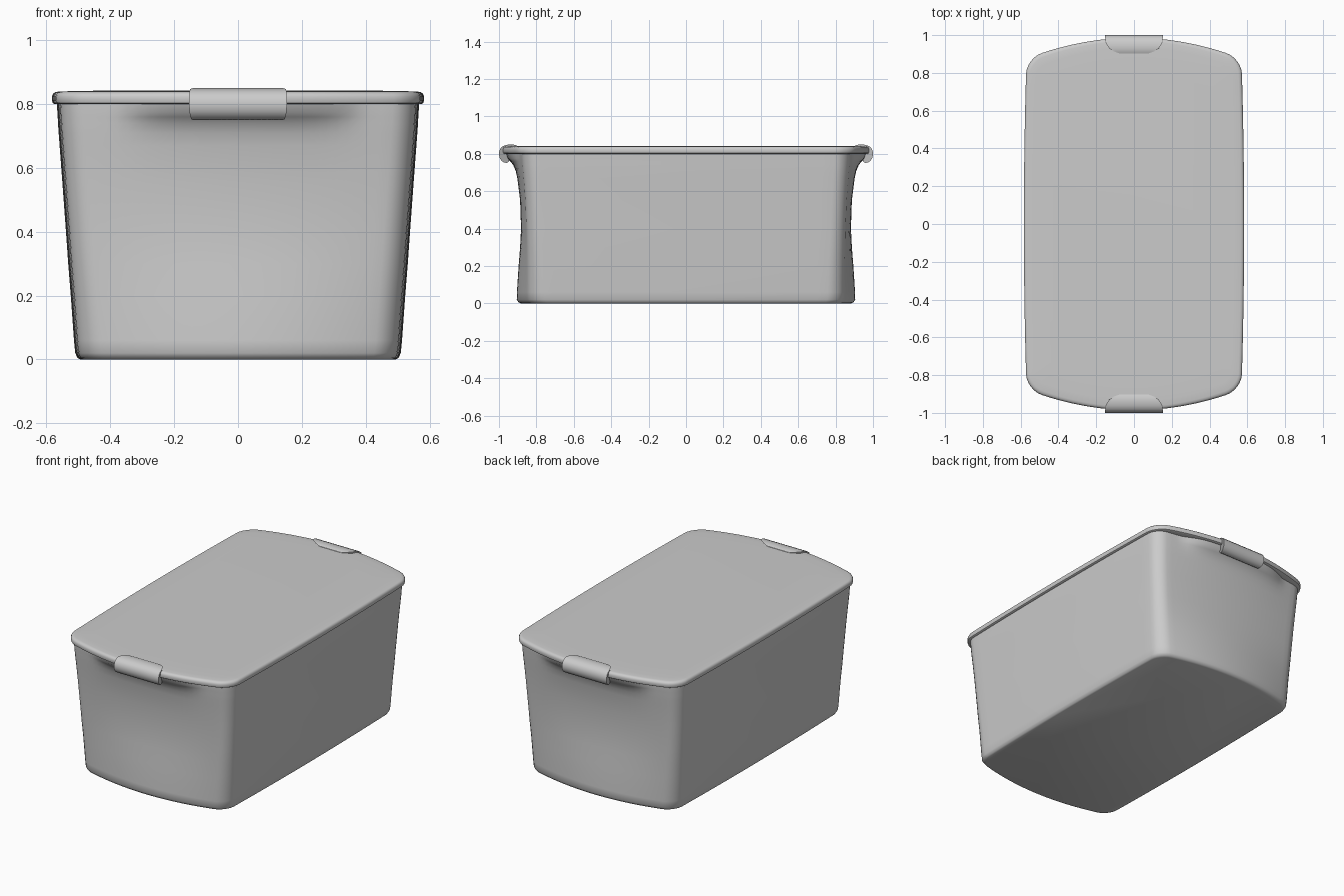
import bpy, bmesh, math
from mathutils import Vector

cube = bpy.data.objects.get("Cube")
if cube:
    bpy.data.objects.remove(cube, do_unlink=True)

grey = bpy.data.materials.new("grey_plastic")
grey.use_nodes = True
COLOUR = (0.6, 0.6, 0.6, 1)
grey.diffuse_color = COLOUR
grey.node_tree.nodes["Principled BSDF"].inputs["Base Color"].default_value = COLOUR


def outline(w, l, r, z, bow, side_bow, flare=0.0):
    """Rounded rectangle with bowed ends and sides; flare pushes out the end middles."""
    pts = []
    arc, edge = 6, 28
    centres = [(1, 1), (-1, 1), (-1, -1), (1, -1)]
    for q, (sx, sy) in enumerate(centres):
        corner = []
        for i in range(arc + 1):
            a = math.pi / 2 * (q + i / arc)
            corner.append(Vector((sx * (w - r) + r * math.cos(a),
                                  sy * (l - r) + r * math.sin(a))))
        pts += corner
        # straight run to the next corner
        nx, ny = centres[(q + 1) % 4]
        a = math.pi / 2 * (q + 1)
        end = Vector((nx * (w - r) + r * math.cos(a), ny * (l - r) + r * math.sin(a)))
        pts += [corner[-1].lerp(end, k / edge) for k in range(1, edge)]
    ring = []
    for p in pts:
        u, v = p.x / w, p.y / l
        t = max(0.0, 1 - (abs(p.x) / 0.4) ** 3)
        push = bow * (1 - u * u) + flare * t * t * (3 - 2 * t)
        ring.append(Vector((p.x + side_bow * u * (1 - v * v), p.y + push * v, z)))
    return ring


def loft(name, rings, close=False, angle=40):
    """Skin a stack of rings; cap the ends, or join last ring to first."""
    bm = bmesh.new()
    rows = [[bm.verts.new(p) for p in ring] for ring in rings]
    n = len(rows[0])
    if close:
        for a, b in zip(rows, rows[1:] + rows[:1]):
            for i in range(n - 1):
                bm.faces.new((a[i], a[i + 1], b[i + 1], b[i]))
        for i in (0, -1):
            bm.faces.new([row[i] for row in rows])
    else:
        for a, b in zip(rows, rows[1:]):
            for i in range(n):
                j = (i + 1) % n
                bm.faces.new((a[i], a[j], b[j], b[i]))
        bm.faces.new(rows[0][::-1])
        bm.faces.new(rows[-1])
    bmesh.ops.recalc_face_normals(bm, faces=bm.faces)
    mesh = bpy.data.meshes.new(name)
    bm.to_mesh(mesh)
    bm.free()
    obj = bpy.data.objects.new(name, mesh)
    bpy.context.collection.objects.link(obj)
    mesh.materials.append(grey)
    bpy.ops.object.select_all(action='DESELECT')
    obj.select_set(True)
    bpy.context.view_layer.objects.active = obj
    bpy.ops.object.shade_smooth_by_angle(angle=math.radians(angle))
    return obj


# Tapered tub: height, half width, half length, end bow, handle flare
tub = [
    (0.0, 0.482, 0.805, 0.078, 0), (0.005, 0.491, 0.816, 0.079, 0),
    (0.02, 0.498, 0.825, 0.08, 0), (0.06, 0.502, 0.827, 0.077, 0),
    (0.2, 0.512, 0.832, 0.063, 0), (0.3, 0.52, 0.838, 0.049, 0),
    (0.4, 0.527, 0.843, 0.039, 0), (0.55, 0.538, 0.85, 0.037, 0),
    (0.67, 0.547, 0.857, 0.045, 0), (0.71, 0.55, 0.86, 0.047, 0.004),
    (0.74, 0.552, 0.862, 0.048, 0.014), (0.76, 0.553, 0.863, 0.049, 0.028),
    (0.775, 0.554, 0.864, 0.05, 0.042), (0.81, 0.556, 0.865, 0.05, 0.052),
]
loft("tub", [outline(w, l, 0.07, z, bow, 0.012, flare) for z, w, l, bow, flare in tub])

# Lid with a rolled rim: inset from the edge, height
lid = [(0.05, 0.802), (0.008, 0.8), (0.002, 0.804), (0, 0.812), (0, 0.824),
       (0.003, 0.832), (0.009, 0.837), (0.018, 0.839), (0.05, 0.8405), (0.13, 0.842)]
loft("lid", [outline(0.569 - d, 0.876 - d, 0.08 - d * 0.5, z, 0.11, 0.014) for d, z in lid])

# Rounded clip over each end of the lid: y, height, half width
clip = [(0.9, 0.836, 0.05), (0.903, 0.843, 0.075), (0.912, 0.847, 0.104),
        (0.928, 0.85, 0.129), (0.945, 0.85, 0.142), (0.962, 0.847, 0.15),
        (0.98, 0.84, 0.152), (0.993, 0.827, 0.153), (0.999, 0.81, 0.153),
        (1.0, 0.795, 0.153), (0.996, 0.777, 0.152), (0.986, 0.762, 0.15),
        (0.972, 0.753, 0.146), (0.958, 0.751, 0.142), (0.948, 0.757, 0.14),
        (0.942, 0.775, 0.14), (0.94, 0.81, 0.14), (0.92, 0.825, 0.1)]
for side, name in ((-1, "front_clip"), (1, "back_clip")):
    loft(name, [[Vector((w * k / 8, side * y, z)) for k in range(-8, 9)]
                for y, z, w in clip], close=True)
